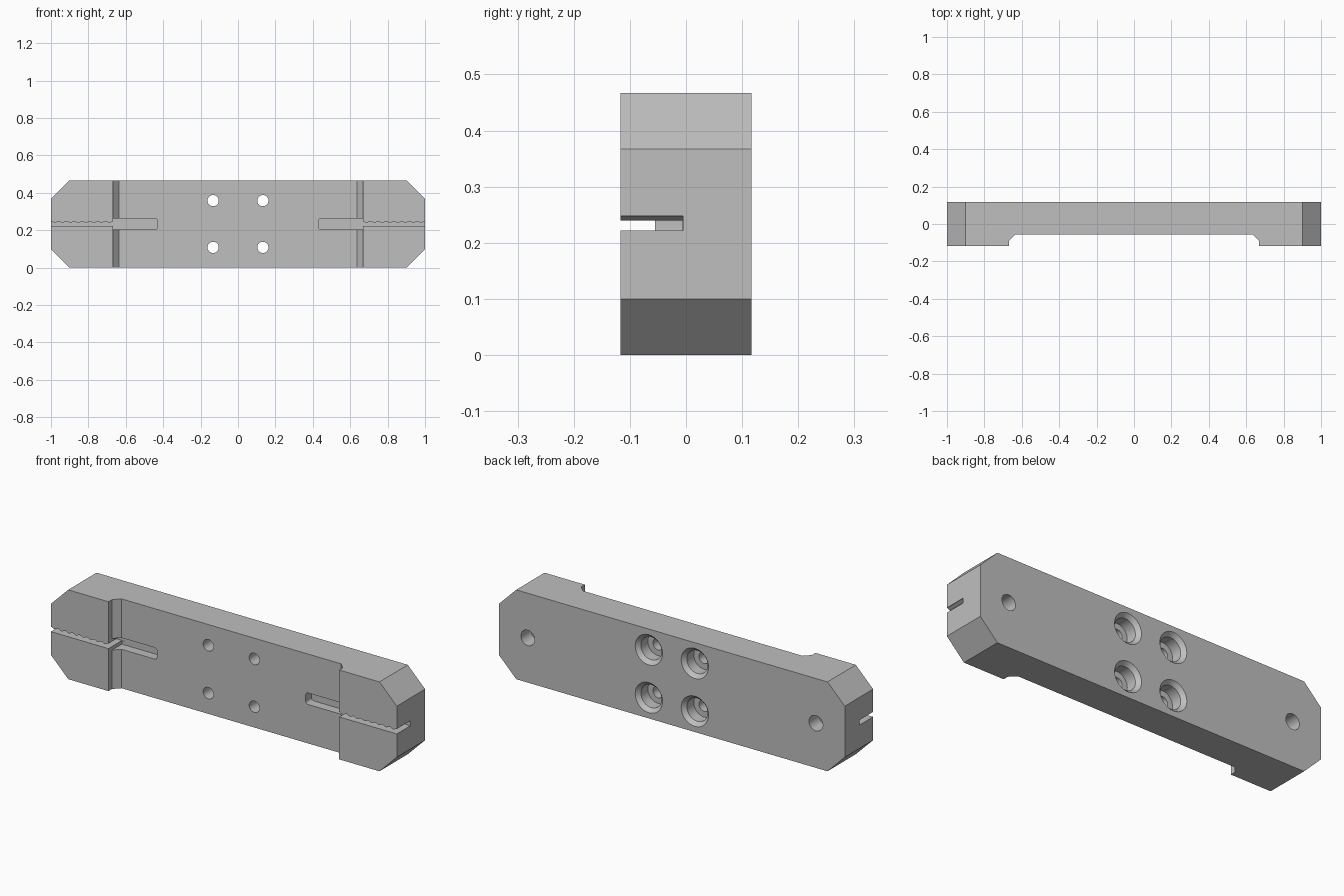
import bpy, bmesh
from math import sin, cos, pi

if "Cube" in bpy.data.objects:
    bpy.data.objects.remove(bpy.data.objects["Cube"])

WIDTH, HEIGHT, BACK = 1.0, 0.467, 0.117
MID = HEIGHT / 2
RECESS = -0.055
STEP = 0.667

steel = bpy.data.materials.new("plain grey")
steel.use_nodes = True
GREY = (0.52, 0.52, 0.52, 1)
steel.diffuse_color = GREY
steel.node_tree.nodes["Principled BSDF"].inputs["Base Color"].default_value = GREY


def make_object(name, bm):
    bmesh.ops.recalc_face_normals(bm, faces=bm.faces)
    mesh = bpy.data.meshes.new(name)
    bm.to_mesh(mesh)
    bm.free()
    mesh.materials.append(steel)
    obj = bpy.data.objects.new(name, mesh)
    bpy.context.collection.objects.link(obj)
    return obj


def prism(name, points, start, end, along="y"):
    """Extrude a flat outline along y (points are x, z) or z (points are x, y)."""
    bm = bmesh.new()
    place = (lambda a, b, c: (a, c, b)) if along == "y" else (lambda a, b, c: (a, b, c))
    low = [bm.verts.new(place(a, b, start)) for a, b in points]
    high = [bm.verts.new(place(a, b, end)) for a, b in points]
    bm.faces.new(low)
    bm.faces.new(high)
    for i in range(len(points)):
        j = (i + 1) % len(points)
        bm.faces.new((low[i], low[j], high[j], high[i]))
    return make_object(name, bm)


def turned(name, x, z, profile, sides=32):
    """Revolve a profile of (radius, y) about a line parallel to y."""
    bm = bmesh.new()
    rings = [[bm.verts.new((x + r * cos(2 * pi * i / sides), y, z + r * sin(2 * pi * i / sides)))
              for i in range(sides)] for r, y in profile]
    for a, b in zip(rings, rings[1:]):
        for i in range(sides):
            j = (i + 1) % sides
            bm.faces.new((a[i], a[j], b[j], b[i]))
    bm.faces.new(rings[0])
    bm.faces.new(rings[-1])
    return make_object(name, bm)


def cut(target, cutter):
    mod = target.modifiers.new("cut", "BOOLEAN")
    mod.operation = "DIFFERENCE"
    mod.solver = "EXACT"
    mod.object = cutter
    bpy.context.view_layer.objects.active = target
    bpy.ops.object.modifier_apply(modifier=mod.name)
    bpy.data.objects.remove(cutter)


# Bar with four clipped corners
c = 0.1
half = [(WIDTH - c, 0), (WIDTH, c), (WIDTH, HEIGHT - c), (WIDTH - c, HEIGHT)]
bar = prism("jaw_bar", half + [(-x, z) for x, z in reversed(half)], -BACK, BACK)

# Shallow front recess with sloped ends
side = [(STEP, -0.2), (STEP, -0.088), (0.635, RECESS)]
cut(bar, prism("recess_cutter", side + [(-x, y) for x, y in reversed(side)], -0.1, 0.6, "z"))

for s in (1, -1):
    # Wide slot with rounded inner corners
    r, inner, h = 0.014, 0.43, 0.03
    outline = [(STEP, MID + h), (STEP, MID - h)]
    for sign, turn in ((-1, 0), (1, 1)):
        arc = [(inner + r - r * cos(t), MID + sign * (h - r + r * sin(t)))
               for t in [pi / 2 * k / 4 for k in range(5)]]
        outline += arc if turn else arc[::-1]
    cut(bar, prism("wide_slot_cutter", [(s * x, z) for x, z in outline], -0.2, -0.007))

    # Narrow outer slot with a rippled upper side
    pitch, steps = (WIDTH - STEP) / 8, 8
    ripple = [(STEP + pitch * k / steps, 0.244 + 0.004 * cos(2 * pi * k / steps))
              for k in range(8 * steps + 3)]
    end = ripple[-1][0]
    outline = [(end, 0.222), (0.65, 0.222), (0.65, 0.246)] + ripple
    cut(bar, prism("narrow_slot_cutter", [(s * x, z) for x, z in outline], -0.2, -0.005))

    # Blind pin hole in the back
    cut(bar, turned("pin_hole_cutter", s * 0.833, MID, [(0.04, 0.2), (0.04, 0.035)]))

    # Stepped, countersunk screw holes
    for z in (MID - 0.125, MID + 0.125):
        cut(bar, turned("screw_hole_cutter", s * 0.133, z,
                        [(0.079, 0.2), (0.079, BACK), (0.06, 0.097),
                         (0.06, 0.04), (0.03, 0.04), (0.03, -0.2)]))

# Soft shading inside the holes, sharp edges elsewhere
bpy.ops.object.select_all(action="DESELECT")
bar.select_set(True)
bpy.context.view_layer.objects.active = bar
bpy.ops.object.shade_smooth_by_angle(angle=pi / 6)
